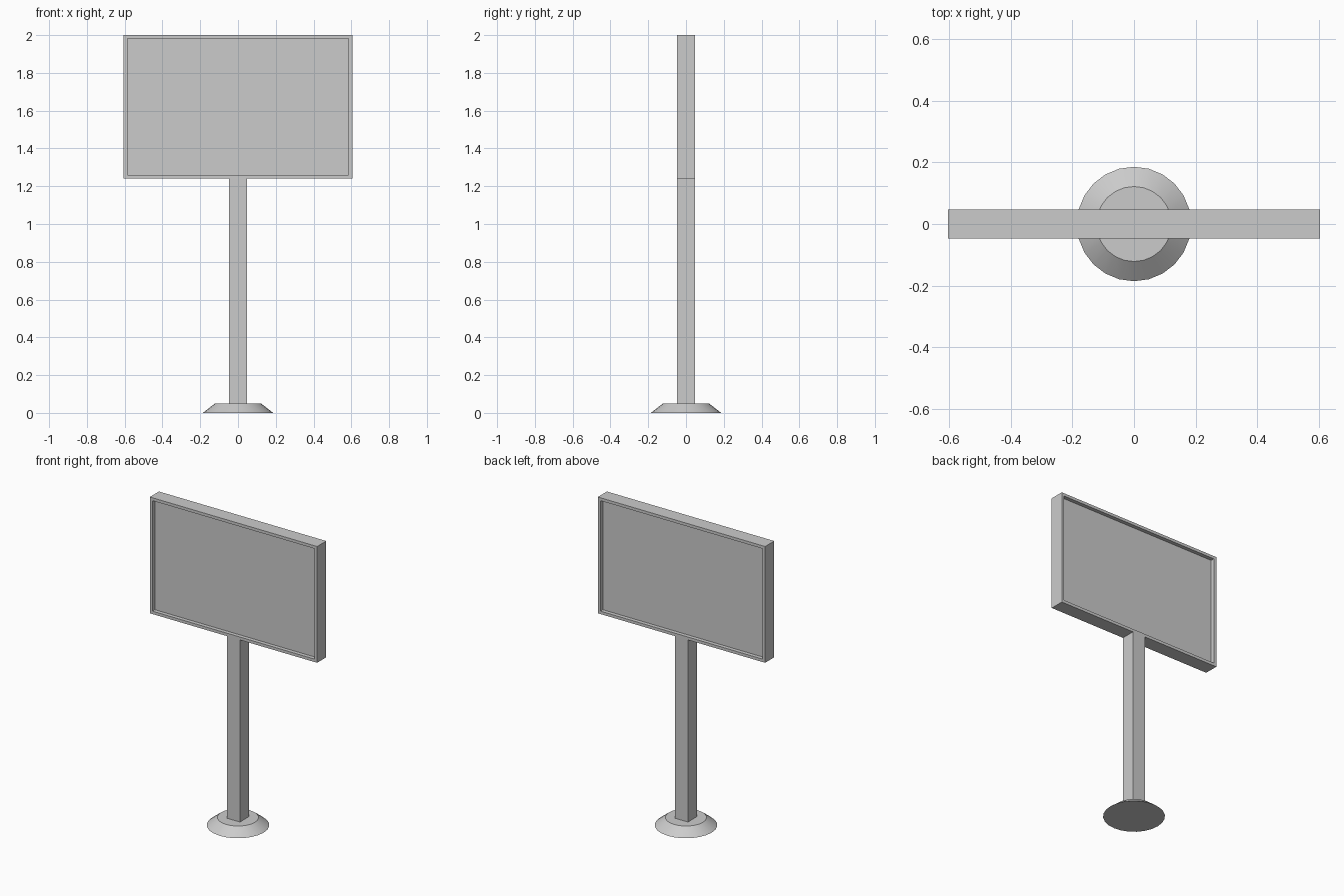
import bpy, bmesh, math
from mathutils import Vector, Matrix

if "Cube" in bpy.data.objects:
    bpy.data.objects.remove(bpy.data.objects["Cube"])

HALF_W, HALF_T = 0.605, 0.047      # board half width, shared half thickness
Z_LOW, Z_TOP = 1.24, 2.0           # board bottom and top
BORDER, RECESS = 0.027, 0.025      # frame border and panel recess
POST_FOOT = 0.04


def add_object(name, bm):
    bmesh.ops.recalc_face_normals(bm, faces=bm.faces)
    mesh = bpy.data.meshes.new(name)
    bm.to_mesh(mesh)
    bm.free()
    obj = bpy.data.objects.new(name, mesh)
    bpy.context.collection.objects.link(obj)
    return obj


# Board with a framed, recessed panel on both sides
bm = bmesh.new()
size = Vector((2 * HALF_W, 2 * HALF_T, Z_TOP - Z_LOW))
centre = Matrix.Translation((0, 0, (Z_TOP + Z_LOW) / 2))
bmesh.ops.create_cube(bm, size=1, matrix=centre @ Matrix.Diagonal((*size, 1)))
bm.normal_update()
for panel in [f for f in bm.faces if abs(f.normal.y) > 0.9]:
    inward = -panel.normal.copy()
    bmesh.ops.inset_region(bm, faces=[panel], thickness=BORDER)
    hole = bmesh.ops.extrude_face_region(bm, geom=[panel])["geom"]
    bmesh.ops.translate(bm, vec=inward * RECESS,
                        verts=[v for v in hole if isinstance(v, bmesh.types.BMVert)])
    if panel.is_valid:
        bmesh.ops.delete(bm, geom=[panel], context="FACES_ONLY")

# Square post drawn down from the middle of the board's underside
for x in (-HALF_T, HALF_T):
    under = [f for f in bm.faces if all(abs(v.co.z - Z_LOW) < 1e-4 for v in f.verts)]
    geom = set(under)
    for f in under:
        geom.update(f.edges, f.verts)
    bmesh.ops.bisect_plane(bm, geom=list(geom), plane_co=(x, 0, 0), plane_no=(1, 0, 0))
middle = next(f for f in bm.faces
              if all(abs(v.co.z - Z_LOW) < 1e-4 for v in f.verts)
              and abs(f.calc_center_median().x) < 1e-3)
post = bmesh.ops.extrude_face_region(bm, geom=[middle])["geom"]
bmesh.ops.translate(bm, vec=(0, 0, POST_FOOT - Z_LOW),
                    verts=[v for v in post if isinstance(v, bmesh.types.BMVert)])
if middle.is_valid:
    bmesh.ops.delete(bm, geom=[middle], context="FACES_ONLY")
add_object("sign_board_and_post", bm)

# Tapered round base
bm = bmesh.new()
bmesh.ops.create_cone(bm, cap_ends=True, segments=24, radius1=0.186, radius2=0.122,
                      depth=0.05, matrix=Matrix.Translation((0, 0, 0.025)))
base = add_object("base", bm)
bpy.context.view_layer.objects.active = base
base.select_set(True)
bpy.ops.object.shade_smooth_by_angle(angle=math.radians(30))
